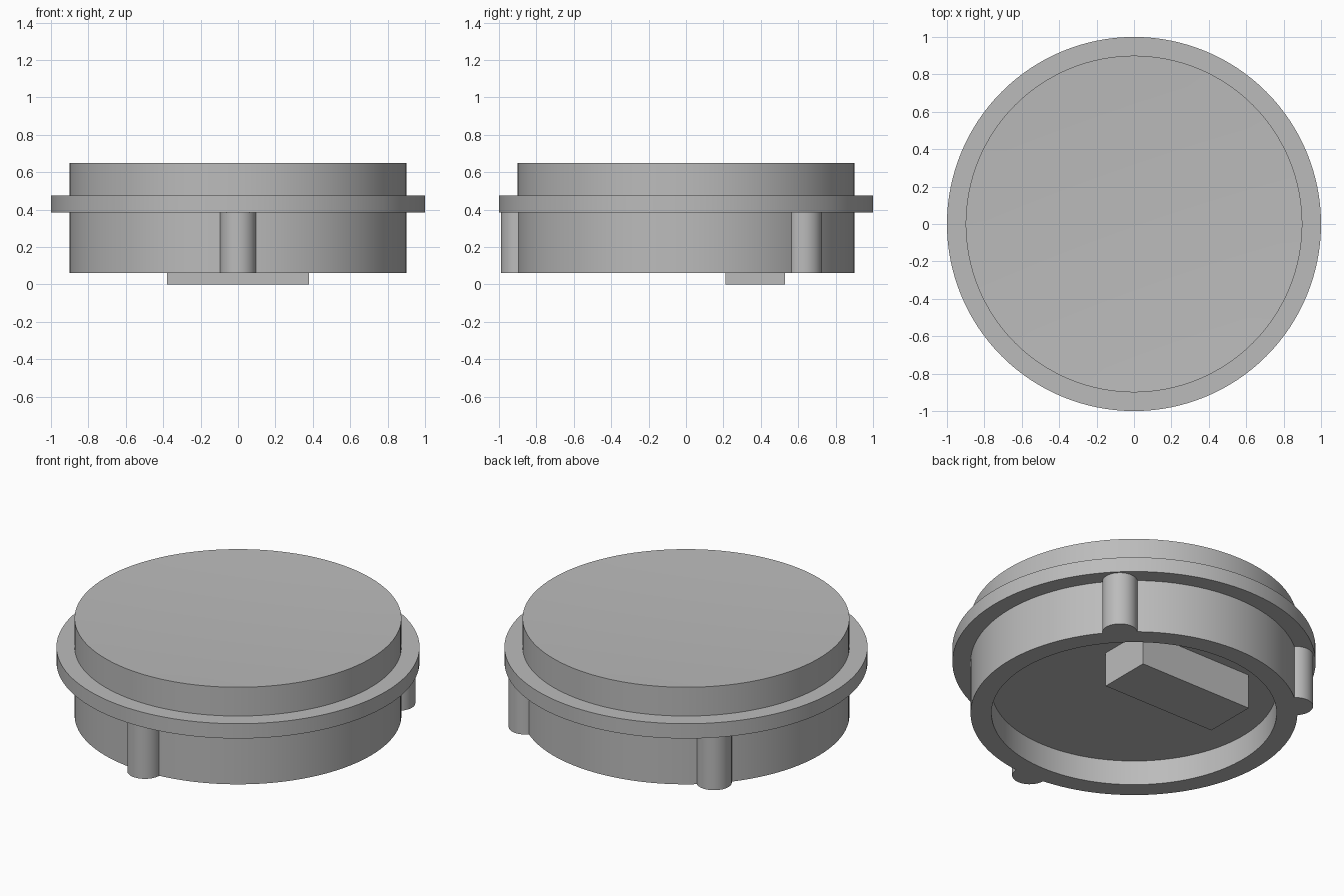
import bpy, bmesh, math

cube = bpy.data.objects.get("Cube")
if cube:
    bpy.data.objects.remove(cube)

grey = bpy.data.materials.new("plain grey")
grey.use_nodes = True
COLOUR = (0.5, 0.5, 0.5, 1)
grey.diffuse_color = COLOUR
grey.node_tree.nodes["Principled BSDF"].inputs["Base Color"].default_value = COLOUR


def finish(name, bm):
    bmesh.ops.recalc_face_normals(bm, faces=bm.faces)
    mesh = bpy.data.meshes.new(name)
    bm.to_mesh(mesh)
    bm.free()
    mesh.materials.append(grey)
    obj = bpy.data.objects.new(name, mesh)
    bpy.context.collection.objects.link(obj)
    bpy.ops.object.select_all(action="DESELECT")
    obj.select_set(True)
    bpy.context.view_layer.objects.active = obj
    bpy.ops.object.shade_smooth_by_angle(angle=math.radians(30))
    return obj


def lathe(name, profile, steps=128):
    """Spin a radius/height profile around the z axis."""
    bm = bmesh.new()
    verts = [bm.verts.new((r, 0, z)) for r, z in profile]
    edges = [bm.edges.new(pair) for pair in zip(verts, verts[1:])]
    bmesh.ops.spin(bm, geom=verts + edges, cent=(0, 0, 0), axis=(0, 0, 1),
                   angle=math.tau, steps=steps, use_merge=True)
    bmesh.ops.remove_doubles(bm, verts=bm.verts, dist=1e-5)
    return finish(name, bm)


BOTTOM, CEILING, FLANGE, STEP, TOP = 0.06, 0.21, 0.385, 0.475, 0.65
BODY, RECESS = 0.9, 0.785

# Cap body: hollow underside, flange and gently dished top
DISH = 0.02
dish = [(BODY * k / 8, TOP - DISH * (1 - (k / 8) ** 2)) for k in range(8, -1, -1)]
lathe("cap_body", [(0, CEILING), (RECESS, CEILING), (RECESS, BOTTOM),
                   (BODY, BOTTOM), (BODY, FLANGE), (1, FLANGE),
                   (1, STEP), (BODY, STEP)] + dish)

# Locating pegs around the skirt
for name, degrees in (("front_peg", 270), ("left_peg", 45), ("right_peg", 135)):
    peg = lathe(name, [(0, BOTTOM), (0.097, BOTTOM), (0.097, FLANGE), (0, FLANGE)], 40)
    a = math.radians(degrees)
    peg.location = (0.893 * math.cos(a), 0.893 * math.sin(a), 0)

# Key block hanging from the recess ceiling
bm = bmesh.new()
bmesh.ops.create_cube(bm, size=1)
bmesh.ops.scale(bm, vec=(0.76, 0.32, CEILING), verts=bm.verts)
bmesh.ops.translate(bm, vec=(0, 0.37, CEILING / 2), verts=bm.verts)
finish("key_block", bm)
